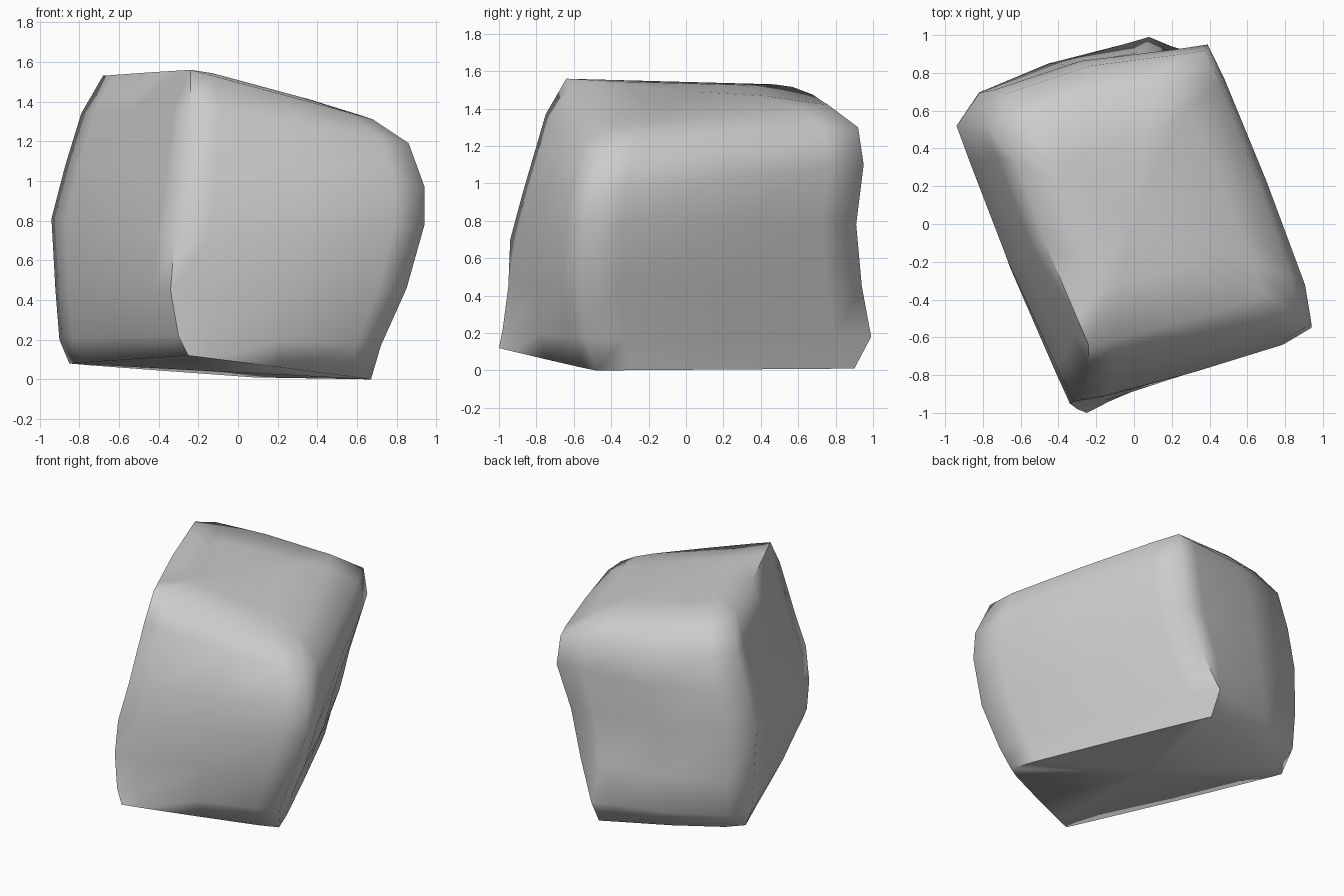
import bpy, bmesh
from mathutils import Vector

cube = bpy.data.objects.get("Cube")
if cube:
    bpy.data.objects.remove(cube, do_unlink=True)

stone = bpy.data.materials.new("stone_grey")
stone.use_nodes = True
GREY = (0.6, 0.6, 0.6, 1)
stone.diffuse_color = GREY
stone.node_tree.nodes["Principled BSDF"].inputs["Base Color"].default_value = GREY

# Four upright corner lines of the boulder, each listed from base to top rim
FRONT_RIGHT = [(-.25, -1, .12), (-.3, -.98, .22), (-.34, -.95, .45), (-.32, -.94, .7),
               (-.28, -.87, .96), (-.24, -.75, 1.37), (-.24, -.64, 1.56)]
FRONT_LEFT = [(.67, -.48, 0), (.72, -.54, .17), (.85, -.57, .46), (.94, -.55, .78),
              (.94, -.53, .97), (.86, -.47, 1.19), (.68, -.37, 1.31)]
BACK_LEFT = [(.08, .9, .01), (.08, .99, .18), (.2, .94, .45), (.3, .91, .78),
             (.39, .95, 1.1), (.38, .92, 1.3), (.22, .76, 1.42)]
BACK_RIGHT = [(-.85, .52, .08), (-.9, .52, .2), (-.92, .52, .45), (-.94, .52, .81),
              (-.87, .53, 1.08), (-.79, .53, 1.34), (-.68, .47, 1.53)]
CORNERS = [[Vector(p) for p in line]
           for line in (FRONT_RIGHT, FRONT_LEFT, BACK_LEFT, BACK_RIGHT)]
# Outward swell near the start, middle and end of each side: front, left, back, right
SWELL = ((.02, .04, .04), (.04, .04, .02), (.03, .13, .13), (.01, .03, .01))
# How strongly the sides swell at each height
STRENGTH = (.3, .8, 1, 1, 1, .9, .5)


def ring_points(level):
    """One loop around the rock: corner tips joined by swollen sides."""
    pts = []
    for i in range(4):
        here, after = CORNERS[i][level], CORNERS[(i + 1) % 4][level]
        side = after - here
        out = Vector((side.y, -side.x, 0)).normalized() * STRENGTH[level]
        pts.append(here)
        pts += [here.lerp(after, t) + out * s
                for t, s in zip((.13, .5, .87), SWELL[i])]
    return pts


# Loft the rings, then close the top with a smaller ring and a crown point
bm = bmesh.new()
rings = [ring_points(level) for level in range(7)]
crown = Vector((0, .05, 1.49))
rings.append([p.lerp(crown, .45) + Vector((0, 0, .015)) for p in rings[-1]])
loops = [[bm.verts.new(p) for p in ring] for ring in rings]
for low, high in zip(loops, loops[1:]):
    for i in range(16):
        j = (i + 1) % 16
        bm.faces.new((low[i], low[j], high[j], high[i]))
for loop, centre in ((loops[-1], crown), (loops[0][::-1], Vector((-.1, 0, .04)))):
    tip = bm.verts.new(centre)
    for i in range(16):
        bm.faces.new((loop[i], loop[(i + 1) % 16], tip))
bmesh.ops.recalc_face_normals(bm, faces=bm.faces)

mesh = bpy.data.meshes.new("boulder")
bm.to_mesh(mesh)
bm.free()
mesh.materials.append(stone)
boulder = bpy.data.objects.new("boulder", mesh)
bpy.context.collection.objects.link(boulder)
bpy.context.view_layer.objects.active = boulder
boulder.select_set(True)
bpy.ops.object.shade_smooth_by_angle(angle=1.3)
